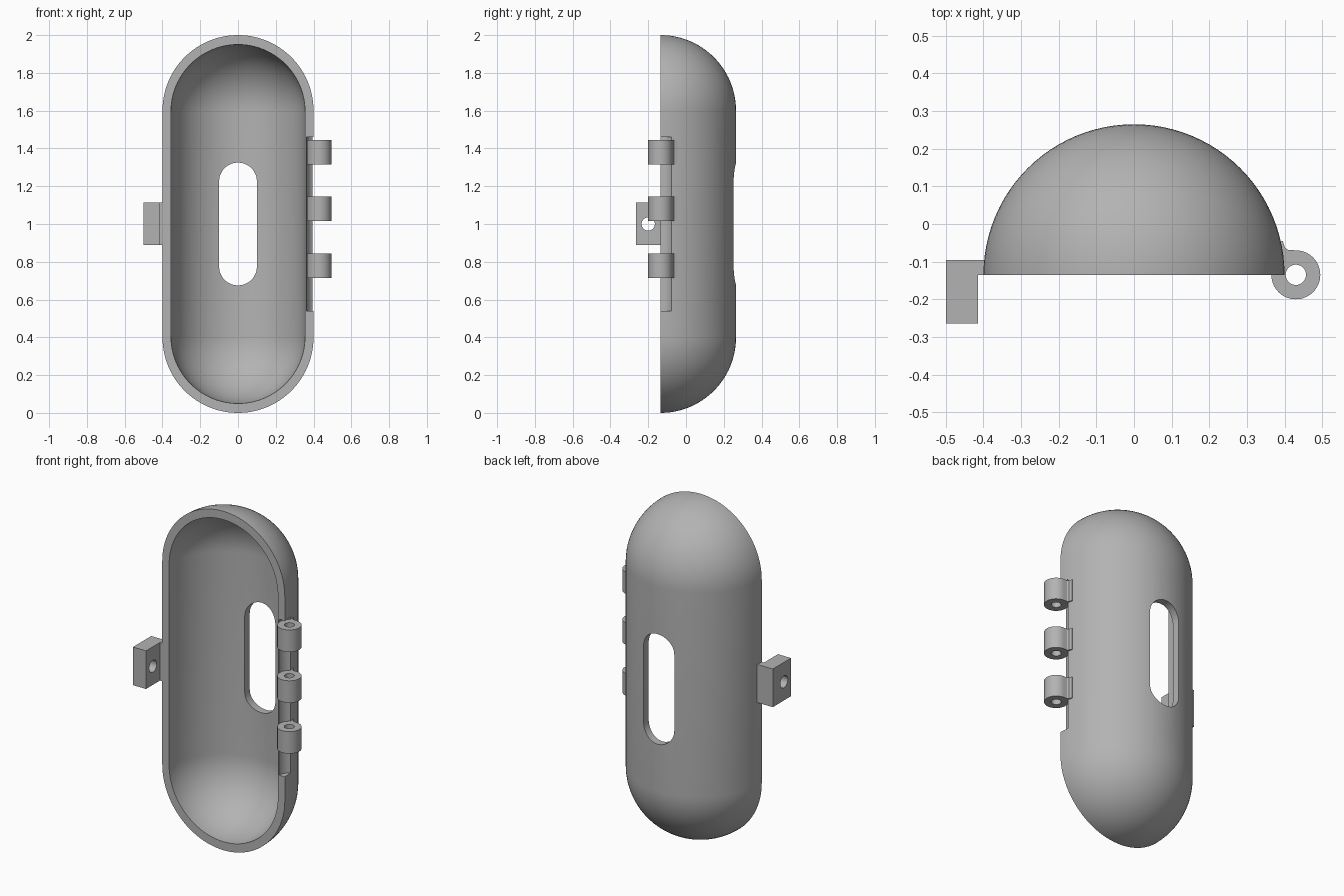
import bpy, bmesh
from math import pi, sin, cos
from mathutils import Matrix, Vector

cube = bpy.data.objects.get("Cube")
if cube:
    bpy.data.objects.remove(cube)

AXIS_Y = -0.135          # y of the open rim and of the capsule axis
HINGE = (0.43, AXIS_Y)   # hinge pin centre

grey = bpy.data.materials.new("light grey plastic")
grey.use_nodes = True
grey.diffuse_color = (0.45, 0.45, 0.45, 1)
grey.node_tree.nodes["Principled BSDF"].inputs["Base Color"].default_value = (0.45, 0.45, 0.45, 1)


def make(name, bm):
    bmesh.ops.recalc_face_normals(bm, faces=bm.faces)
    mesh = bpy.data.meshes.new(name)
    bm.to_mesh(mesh)
    bm.free()
    mesh.materials.append(grey)
    obj = bpy.data.objects.new(name, mesh)
    bpy.context.collection.objects.link(obj)
    return obj


def capsule(name, radius, low, high):
    """Round-ended cylinder about the shell axis; low and high are the dome centres."""
    n = 24
    pts = [(radius * cos(a), low + radius * sin(a)) for a in (-pi / 2 + pi / 2 * i / n for i in range(n + 1))]
    pts += [(radius * cos(a), high + radius * sin(a)) for a in (pi / 2 * i / n for i in range(n + 1))]
    bm = bmesh.new()
    vs = [bm.verts.new((r, 0, z)) for r, z in pts]
    edges = [bm.edges.new(pair) for pair in zip(vs, vs[1:])]
    bmesh.ops.spin(bm, geom=vs + edges, cent=(0, 0, 0), axis=(0, 0, 1), angle=2 * pi, steps=96)
    bmesh.ops.remove_doubles(bm, verts=bm.verts, dist=1e-4)
    bmesh.ops.translate(bm, verts=bm.verts, vec=(0, AXIS_Y, 0))
    return make(name, bm)


def prism(name, pts, start, end, turn=None):
    """Extrude a flat outline along z, then optionally turn it."""
    bm = bmesh.new()
    face = bm.faces.new([bm.verts.new((x, y, start)) for x, y in pts])
    new = bmesh.ops.extrude_face_region(bm, geom=[face])["geom"]
    bmesh.ops.translate(bm, verts=[v for v in new if isinstance(v, bmesh.types.BMVert)], vec=(0, 0, end - start))
    if turn:
        bmesh.ops.transform(bm, matrix=turn, verts=bm.verts)
    return make(name, bm)


def arc(cx, cy, r, a0, a1, n):
    return [(cx + r * cos(a0 + (a1 - a0) * i / n), cy + r * sin(a0 + (a1 - a0) * i / n)) for i in range(n + 1)]


def circle(cx, cy, r, n=48):
    return arc(cx, cy, r, 0, 2 * pi, n)[:-1]


def cut(obj, *cutters):
    bpy.context.view_layer.objects.active = obj
    for c in cutters:
        c.hide_render = True
        mod = obj.modifiers.new("cut", 'BOOLEAN')
        mod.operation, mod.solver, mod.object = 'DIFFERENCE', 'EXACT', c
        bpy.ops.object.modifier_apply(modifier=mod.name)
        bpy.data.objects.remove(c)


def smooth(obj):
    bpy.ops.object.select_all(action='DESELECT')
    obj.select_set(True)
    bpy.context.view_layer.objects.active = obj
    bpy.ops.object.shade_smooth_by_angle(angle=0.5)


# Half capsule shell with a back window and hinge clearance
shell = capsule("shell", 0.4, 0.4, 1.6)
hollow = capsule("hollow_cutter", 0.355, 0.405, 1.595)
front = prism("front_cutter", [(-1, -1), (1, -1), (1, AXIS_Y), (-1, AXIS_Y)], -0.5, 2.5)
slot = arc(0, 1.225, 0.1, 0, pi, 24) + arc(0, 0.775, 0.1, pi, 2 * pi, 24)
window = prism("window_cutter", slot, -0.5, 0, Matrix.Rotation(pi / 2, 4, 'X'))
clearance = prism("clearance_cutter", circle(*HINGE, 0.067), 0.54, 1.46)
cut(shell, hollow, front, window, clearance)
smooth(shell)

# Three hinge knuckles, each blended into the shell wall
outline = arc(*HINGE, 0.065, pi, 2.5 * pi, 48) + [(0.41, -0.069), (0.401, -0.063), (0.395, -0.045), (0.375, -0.05)]
for name, z in (("lower", 0.78), ("middle", 1.08), ("upper", 1.38)):
    knuckle = prism(name + "_hinge_knuckle", outline, z - 0.065, z + 0.065)
    cut(knuckle, prism("pin_cutter", circle(*HINGE, 0.027), 0.3, 1.7))
    smooth(knuckle)

# Latch tab with a screw hole running sideways
tab = prism("latch_tab", [(-0.5, -0.265), (-0.415, -0.265), (-0.415, AXIS_Y), (-0.38, AXIS_Y),
                          (-0.38, -0.095), (-0.5, -0.095)], 0.89, 1.115)
sideways = Matrix.Translation(Vector((0, -0.2, 1.0))) @ Matrix.Rotation(pi / 2, 4, 'Y')
cut(tab, prism("hole_cutter", circle(0, 0, 0.035), -0.7, -0.3, sideways))
smooth(tab)
